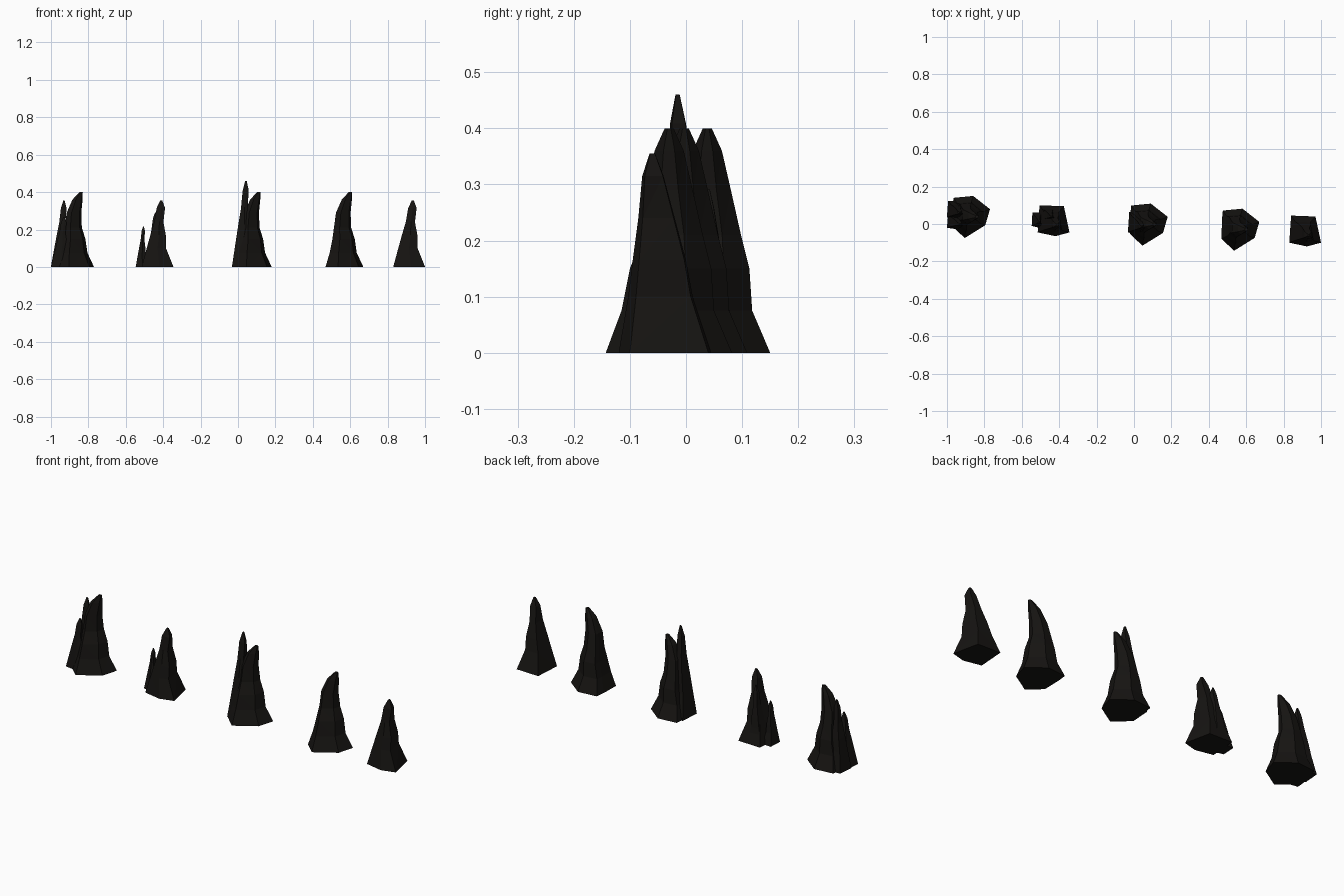
import bpy, bmesh
from math import radians
from mathutils import Matrix

if "Cube" in bpy.data.objects:
    bpy.data.objects.remove(bpy.data.objects["Cube"])

rock = bpy.data.materials.new("dark_rock")
rock.diffuse_color = (0.008, 0.007, 0.006, 1)
rock.use_nodes = True
rock.node_tree.nodes["Principled BSDF"].inputs["Base Color"].default_value = rock.diffuse_color

# Each stone: base polygon, then levels of (z, x min, x max, y min, y max), and its tip
BROAD = dict(
    base=[(.475, .07), (.58, .08), (.67, .01), (.645, -.075), (.535, -.143), (.468, -.08), (.47, .02)],
    levels=[(0, .468, .67, -.143, .082), (.075, .49, .635, -.115, .05),
            (.15, .505, .624, -.10, .045), (.21, .513, .605, -.077, .03),
            (.29, .524, .602, -.07, .012), (.36, .555, .609, -.056, -.004),
            (.40, .592, .61, -.038, -.022)],
    tip=(.60, -.03))
SLIM = dict(
    base=[(.84, .045), (.97, .04), (1.0, -.10), (.925, -.12), (.83, -.10)],
    levels=[(0, .83, 1.0, -.12, .045), (.10, .857, .96, -.103, .012),
            (.165, .875, .96, -.095, 0), (.24, .897, .946, -.085, -.02),
            (.315, .91, .955, -.078, -.04), (.355, .929, .94, -.065, -.055)],
    tip=(.935, -.06))


def stone(name, kind, x, y, size=(1, 1, 1), turn=0):
    """Taper the base polygon up through the levels; x, y place the tip."""
    base, tip = kind["base"], kind["tip"]
    xs, ys = [p[0] for p in base], [p[1] for p in base]
    bm = bmesh.new()
    rings = []
    for z, x0, x1, y0, y1 in kind["levels"]:
        ring = []
        for px, py in base:
            u = (px - min(xs)) / (max(xs) - min(xs))
            v = (py - min(ys)) / (max(ys) - min(ys))
            ring.append(bm.verts.new((x0 + u * (x1 - x0) - tip[0], y0 + v * (y1 - y0) - tip[1], z)))
        rings.append(ring)
    n = len(base)
    for a, b in zip(rings, rings[1:]):
        for i in range(n):
            bm.faces.new((a[i], a[(i + 1) % n], b[(i + 1) % n], b[i]))
    bm.faces.new(rings[0])
    bm.faces.new(rings[-1])
    bm.transform(Matrix.Rotation(radians(turn), 4, 'Z'))
    bm.transform(Matrix.Diagonal((*size, 1)))
    bmesh.ops.triangulate(bm, faces=[f for f in bm.faces if len(f.verts) == 4])
    bmesh.ops.recalc_face_normals(bm, faces=bm.faces)
    me = bpy.data.meshes.new(name)
    bm.to_mesh(me)
    bm.free()
    me.materials.append(rock)
    ob = bpy.data.objects.new(name, me)
    ob.location = (x, y, 0)
    bpy.context.collection.objects.link(ob)


# Far left cluster: broad stone with two slim companions
stone("left_cluster_main", BROAD, -.84, .038)
stone("left_cluster_tall_side", SLIM, -.93, .06, (.67, .6, 1))
stone("left_cluster_short_side", SLIM, -.93, 0, (.67, .5, .75))

# Second cluster: slim stone with two small companions
stone("second_cluster_main", SLIM, -.41, -.005)
stone("second_cluster_back", SLIM, -.44, .04, (.6, .5, .82))
stone("second_cluster_small", SLIM, -.505, .01, (.4, .5, .61))

# Middle cluster: broad stone with a taller slim one
stone("middle_cluster_main", BROAD, .11, -.003)
stone("middle_cluster_tall", SLIM, .043, -.015, (.72, .75, 1.296))

# Single stones on the right
stone("right_broad_stone", BROAD, .60, -.03)
stone("right_slim_stone", SLIM, .935, -.06)
